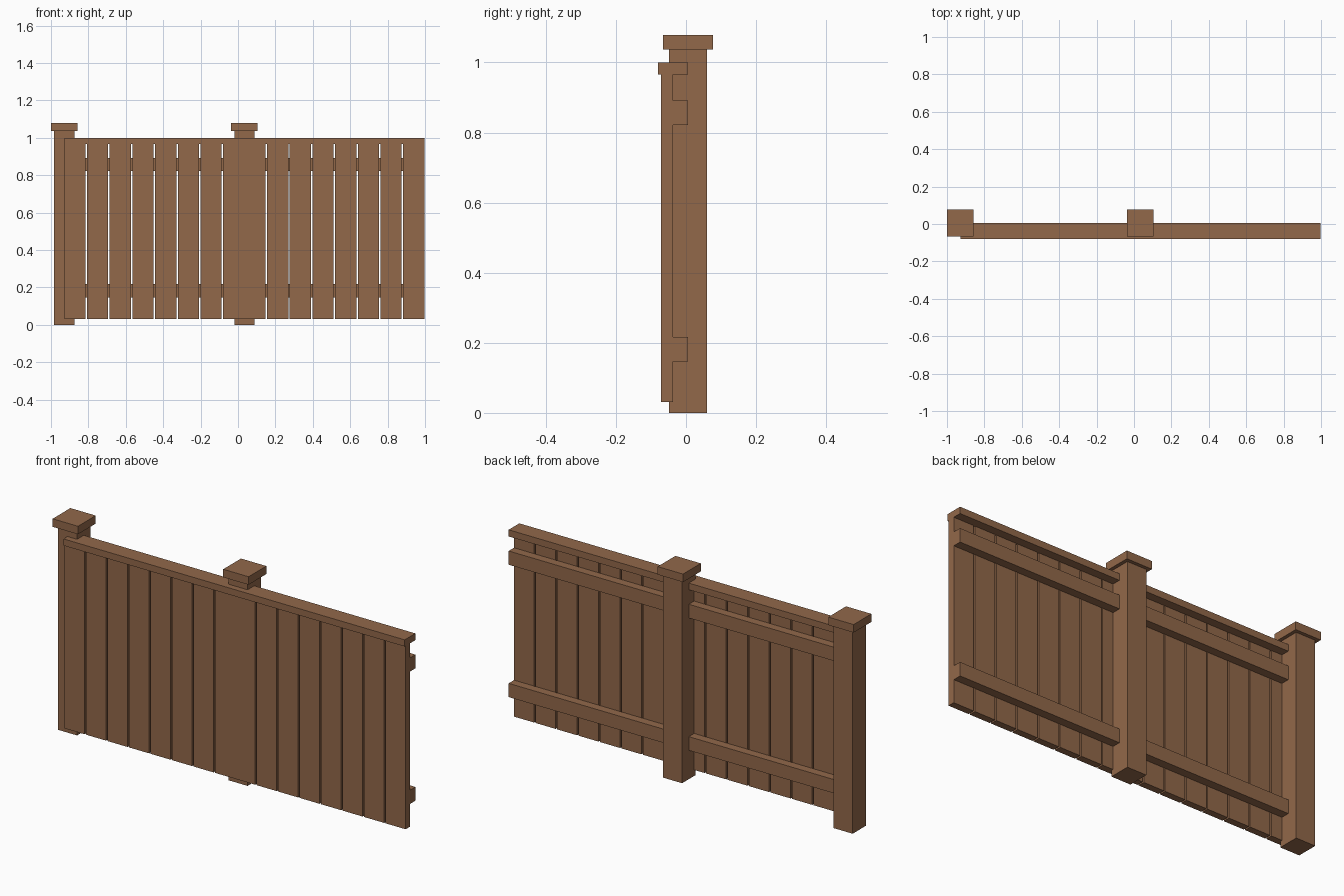
import bpy
import bmesh
from mathutils import Vector

if "Cube" in bpy.data.objects:
    bpy.data.objects.remove(bpy.data.objects["Cube"])

wood = bpy.data.materials.new("brown wood")
wood.diffuse_color = (0.287, 0.138, 0.068, 1)
wood.use_nodes = True
wood.node_tree.nodes["Principled BSDF"].inputs["Base Color"].default_value = wood.diffuse_color


def box(name, x, y, z):
    """Box spanning the given (min, max) ranges."""
    bm = bmesh.new()
    bmesh.ops.create_cube(bm, size=1)
    spans = (x, y, z)
    for v in bm.verts:
        v.co = Vector([(a + b) / 2 + c * (b - a) for c, (a, b) in zip(v.co, spans)])
    mesh = bpy.data.meshes.new(name)
    bm.to_mesh(mesh)
    bm.free()
    mesh.materials.append(wood)
    obj = bpy.data.objects.new(name, mesh)
    bpy.context.collection.objects.link(obj)
    return obj


PANEL = 0.9625      # panel length
BOARD = 0.1135      # picket width
COUNT = 8           # pickets per panel
PITCH = (PANEL - BOARD) / (COUNT - 1)

for p in range(2):
    # Square post with an overhanging flat cap
    cx = -0.9285 + p * PANEL
    box("post", (cx - 0.054, cx + 0.054), (-0.048, 0.06), (0, 1.037))
    box("post_cap", (cx - 0.0715, cx + 0.0715), (-0.0655, 0.0775), (1.037, 1.078))

    # Panel starts at the post centre
    x0, x1 = cx, cx + PANEL
    box("top_rail", (x0, x1), (-0.08, 0.006), (0.966, 1.0))
    box("upper_rail", (x0, x1), (-0.037, 0.006), (0.822, 0.892))
    box("lower_rail", (x0, x1), (-0.037, 0.006), (0.147, 0.217))

    # Vertical pickets on the front of the rails
    for i in range(COUNT):
        x = x0 + i * PITCH
        box("picket", (x, x + BOARD), (-0.072, -0.037), (0.031, 0.966))
